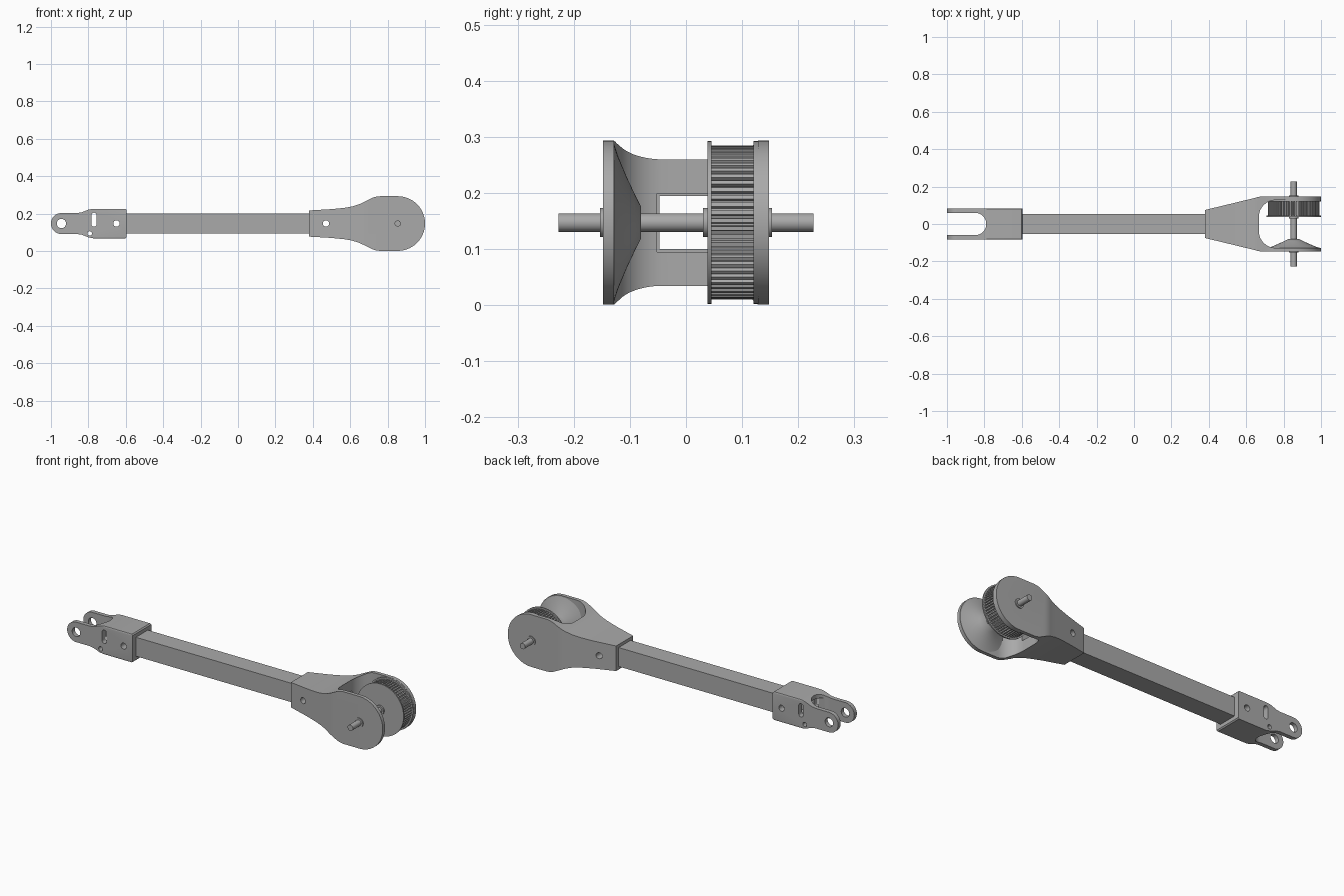
import bpy, bmesh
from math import pi, sin, cos

if "Cube" in bpy.data.objects:
    bpy.data.objects.remove(bpy.data.objects["Cube"])

ZC = 0.147      # height of the centre line
AX = 0.854      # wheel axle position
metal = bpy.data.materials.new("grey metal")
metal.use_nodes = True
grey = (0.4, 0.4, 0.4, 1)
metal.diffuse_color = grey
metal.node_tree.nodes["Principled BSDF"].inputs["Base Color"].default_value = grey


def finish(name, bm):
    bmesh.ops.recalc_face_normals(bm, faces=bm.faces)
    mesh = bpy.data.meshes.new(name)
    bm.to_mesh(mesh)
    bm.free()
    mesh.materials.append(metal)
    ob = bpy.data.objects.new(name, mesh)
    bpy.context.collection.objects.link(ob)
    return ob


def prism(name, pts, axis, lo, hi):
    """Extrude a flat outline along one axis."""
    place = {"x": lambda a, b, t: (t, a, b),
             "y": lambda a, b, t: (a, t, b),
             "z": lambda a, b, t: (a, b, t)}[axis]
    bm = bmesh.new()
    rings = [[bm.verts.new(place(a, b, t)) for a, b in pts] for t in (lo, hi)]
    for ring in rings:
        bm.faces.new(ring)
    n = len(pts)
    for i in range(n):
        j = (i + 1) % n
        bm.faces.new((rings[0][i], rings[0][j], rings[1][j], rings[1][i]))
    return finish(name, bm)


def lathe(name, profile, n=64):
    """Turn (radius, y) points about the wheel axle."""
    bm = bmesh.new()
    rings = [[bm.verts.new((AX + r * cos(2 * pi * i / n), y, ZC + r * sin(2 * pi * i / n)))
              for i in range(n)] for r, y in profile]
    for a, b in zip(rings, rings[1:]):
        for i in range(n):
            j = (i + 1) % n
            bm.faces.new((a[i], a[j], b[j], b[i]))
    bm.faces.new(rings[0])
    bm.faces.new(rings[-1])
    return finish(name, bm)


def arc(cx, cy, rx, ry, start, end, n=16):
    return [(cx + rx * cos(start + (end - start) * i / n),
             cy + ry * sin(start + (end - start) * i / n)) for i in range(n + 1)]


def circle(cx, cy, r, n=24):
    return arc(cx, cy, r, r, 0, 2 * pi, n)[:-1]


def square(cx, cy, h):
    return [(cx - h, cy - h), (cx + h, cy - h), (cx + h, cy + h), (cx - h, cy + h)]


def round_square(cx, cy, h, r):
    pts = []
    for k, (sx, sy) in enumerate(((1, 1), (-1, 1), (-1, -1), (1, -1))):
        pts += arc(cx + sx * (h - r), cy + sy * (h - r), r, r, k * pi / 2, (k + 1) * pi / 2, 5)
    return pts


def mirrored(half, c=0):
    """Close an outline by mirroring its upper half about b = c."""
    return [(a, c + b) for a, b in half] + [(a, c - b) for a, b in reversed(half) if b > 1e-6]


def combine(ob, tool, operation="DIFFERENCE"):
    mod = ob.modifiers.new("cut", "BOOLEAN")
    mod.operation, mod.object, mod.solver = operation, tool, "EXACT"
    bpy.context.view_layer.update()
    graph = bpy.context.evaluated_depsgraph_get()
    mesh = bpy.data.meshes.new_from_object(ob.evaluated_get(graph))
    ob.modifiers.clear()
    ob.data = mesh
    bpy.data.objects.remove(tool)


def drill(ob, x, z, r):
    combine(ob, prism("drill", circle(x, z, r), "y", -0.3, 0.3))


# Square hollow bar
tube = prism("square_tube", square(0, ZC, 0.053), "x", -0.72, 0.62)
combine(tube, prism("bore", square(0, ZC, 0.047), "x", -1, 1))
drill(tube, -0.65, ZC, 0.017)
drill(tube, 0.47, ZC, 0.017)

# Clevis end: side outline, rounded section, slot between the ears
ear = arc(-0.944, 0, 0.056, 0.056, pi, pi / 2)
outline = mirrored(ear + [(-0.86, 0.056), (-0.835, 0.06), (-0.8, 0.074), (-0.775, 0.079),
                          (-0.601, 0.079), (-0.595, 0.073)], ZC)
clevis = prism("clevis_end", outline, "y", -0.09, 0.09)
combine(clevis, prism("section", round_square(0, ZC, 0.083, 0.012), "x", -1.1, -0.5), "INTERSECT")
gap = arc(-0.85, 0, 0.06, 0.06, 0, pi / 2) + [(-1.1, 0.06)]
combine(clevis, prism("gap", mirrored(gap), "z", -0.1, 0.4))
combine(clevis, prism("bore", square(0, ZC, 0.052), "x", -0.9, -0.4))
for x, z, r in ((-0.944, ZC, 0.025), (-0.65, ZC, 0.017), (-0.793, 0.094, 0.012)):
    drill(clevis, x, z, r)
slot = arc(-0.77, 0.191, 0.014, 0.014, 0, pi, 8) + arc(-0.77, 0.144, 0.014, 0.014, pi, 2 * pi, 8)
combine(clevis, prism("slot", slot, "y", -0.3, 0.3))

# Wheel fork: side outline crossed with a tapered plan, then hollowed
side = [(0.38, 0.07), (0.5, 0.077), (0.57, 0.084), (0.61, 0.091), (0.65, 0.104), (0.69, 0.123),
        (0.72, 0.138), (0.74, 0.144), (0.76, 0.146)] + arc(AX, 0, 0.146, 0.146, pi / 2, 0, 28)
fork = prism("wheel_fork", mirrored(side, ZC), "y", -0.2, 0.2)
plan = [(0.38, 0.075), (0.64, 0.138), (0.665, 0.145), (0.69, 0.148), (1.1, 0.148)]
combine(fork, prism("plan", mirrored(plan), "z", -0.1, 0.4), "INTERSECT")
mouth = arc(0.76, 0.04, 0.092, 0.088, pi, pi / 2) + [(1.1, 0.128)]
combine(fork, prism("mouth", mirrored(mouth), "z", -0.1, 0.4))
combine(fork, prism("bore", square(0, ZC, 0.052), "x", 0.3, 0.75))
drill(fork, 0.47, ZC, 0.017)

# Toothed pulley with two flanges
TEETH = 60
rim = []
for i in range(TEETH):
    for part, r in ((0, 0.137), (0.5, 0.137), (0.6, 0.129), (0.9, 0.129)):
        a = 2 * pi * (i + part) / TEETH
        rim.append((AX + r * cos(a), ZC + r * sin(a)))
pulley = prism("toothed_pulley", rim, "y", 0.044, 0.121)
flanges = [lathe("pulley_inner_flange", [(0.145, 0.038), (0.145, 0.045)]),
           lathe("pulley_outer_flange", [(0.145, 0.12), (0.145, 0.129)])]

# Axle, conical spacer and collars
turned = [lathe("axle", [(0.0165, -0.227), (0.0165, 0.227)], 24),
          lathe("cone_spacer", [(0.143, -0.129), (0.118, -0.121), (0.082, -0.106),
                                (0.05, -0.091), (0.028, -0.08)]),
          lathe("pulley_collar", [(0.026, 0.03), (0.026, 0.039)], 24)]
for name, s in (("front_collar", -1), ("back_collar", 1)):
    turned.append(lathe(name, [(0.026, s * 0.147), (0.026, s * 0.153)], 24))

# Smooth the curved surfaces, keep the edges crisp
bpy.ops.object.select_all(action="DESELECT")
for ob in [tube, clevis, fork, pulley] + flanges + turned:
    ob.select_set(True)
bpy.context.view_layer.objects.active = fork
bpy.ops.object.shade_smooth_by_angle(angle=pi / 6)
